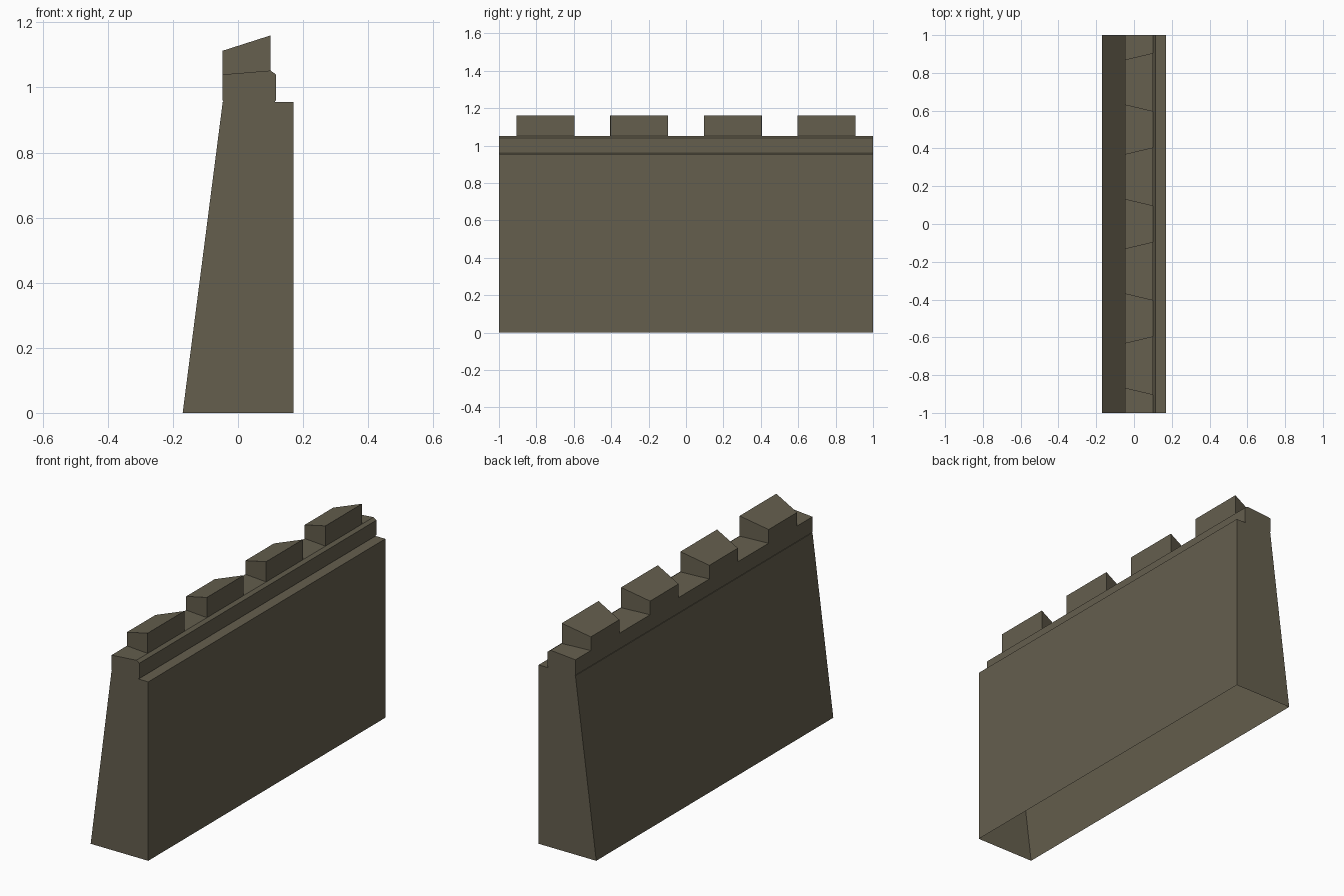
import bpy
import bmesh

cube = bpy.data.objects.get("Cube")
if cube:
    bpy.data.objects.remove(cube, do_unlink=True)

# Single stone colour
stone = bpy.data.materials.new("grey brown stone")
stone.use_nodes = True
colour = (0.130, 0.114, 0.076, 1)
stone.diffuse_color = colour
bsdf = stone.node_tree.nodes["Principled BSDF"]
bsdf.inputs["Base Color"].default_value = colour
bsdf.inputs["Roughness"].default_value = 0.9


def finish(name, bm):
    mesh = bpy.data.meshes.new(name)
    bmesh.ops.recalc_face_normals(bm, faces=bm.faces)
    bm.to_mesh(mesh)
    bm.free()
    mesh.materials.append(stone)
    obj = bpy.data.objects.new(name, mesh)
    bpy.context.collection.objects.link(obj)
    return obj


def prism(name, profile, half_width, centre=0, open_bottom=False):
    """Sweep an (x, z) profile along y; half_width(x) may taper it."""
    bm = bmesh.new()
    ends = [[bm.verts.new((x, centre + s * half_width(x), z)) for x, z in profile]
            for s in (-1, 1)]
    for end in ends:
        bm.faces.new(end)
    for i in range(len(profile)):
        j = (i + 1) % len(profile)
        bm.faces.new((ends[0][i], ends[0][j], ends[1][j], ends[1][i]))
    bmesh.ops.recalc_face_normals(bm, faces=bm.faces)
    if open_bottom:
        base = [f for f in bm.faces if all(v.co.z < 0.001 for v in f.verts)]
        bmesh.ops.delete(bm, geom=base, context='FACES_ONLY')
    return finish(name, bm)


def full_length(x):
    return 1.0


# Battered wall, hollow underneath
prism("wall_body", [(-0.17, 0), (0.17, 0), (0.17, 0.955), (-0.047, 0.955)],
      full_length, open_bottom=True)

# Parapet course with a chamfered foot and a sloping top
prism("parapet_course",
      [(-0.043, 0.954), (0.112, 0.954), (0.117, 0.962), (0.117, 1.04),
       (0.1, 1.052), (-0.047, 1.04), (-0.047, 0.96)], full_length)


# Merlons, narrow at the low side and wide at the high side
def merlon_taper(x):
    return 0.12 + (x + 0.047) / 0.147 * 0.035


for i in range(4):
    prism(f"merlon_{i + 1}",
          [(-0.047, 1.03), (0.1, 1.045), (0.1, 1.16), (-0.047, 1.113)],
          merlon_taper, centre=-0.75 + i * 0.5)
